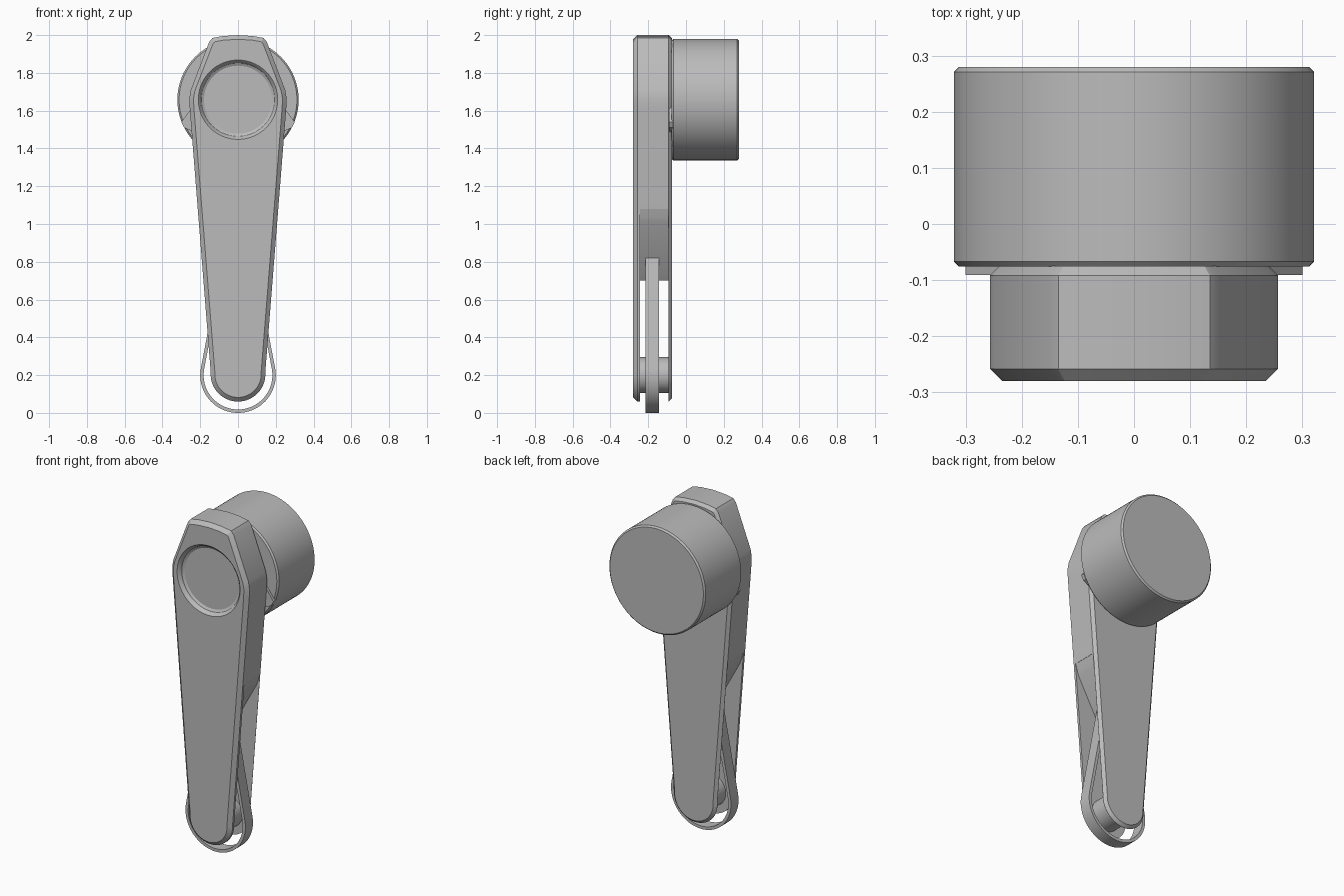
import bpy
import bmesh
from math import sin, cos, pi, radians

cube = bpy.data.objects.get("Cube")
if cube:
    bpy.data.objects.remove(cube, do_unlink=True)

grey = bpy.data.materials.new("grey_metal")
grey.use_nodes = True
colour = (0.5, 0.5, 0.5, 1)
grey.diffuse_color = colour
grey.node_tree.nodes["Principled BSDF"].inputs["Base Color"].default_value = colour

HEAD_Z = 1.658
PIN_Z = 0.2


def finish(name, bm):
    bmesh.ops.recalc_face_normals(bm, faces=bm.faces)
    mesh = bpy.data.meshes.new(name)
    bm.to_mesh(mesh)
    bm.free()
    mesh.materials.append(grey)
    obj = bpy.data.objects.new(name, mesh)
    bpy.context.collection.objects.link(obj)
    return obj


def smooth(obj):
    bpy.ops.object.select_all(action='DESELECT')
    obj.select_set(True)
    bpy.context.view_layer.objects.active = obj
    bpy.ops.object.shade_smooth_by_angle(angle=radians(25))


def prism(name, outline, y0, y1, front=0, back=0):
    """Extrude an x-z outline along y, with chamfered front and back rims."""
    bm = bmesh.new()
    face = bm.faces.new([bm.verts.new((x, y0, z)) for x, z in outline])
    moved = bmesh.ops.extrude_face_region(bm, geom=[face], use_keep_orig=True)
    for v in moved["geom"]:
        if isinstance(v, bmesh.types.BMVert):
            v.co.y = y1
    bmesh.ops.recalc_face_normals(bm, faces=bm.faces)
    for y, size in ((y0, front), (y1, back)):
        if size:
            rim = [e for e in bm.edges if all(abs(v.co.y - y) < 1e-5 for v in e.verts)]
            bmesh.ops.bevel(bm, geom=rim, offset=size, segments=1, affect='EDGES')
    return finish(name, bm)


def lathe(name, profile, z, steps=96):
    """Turn a closed (radius, y) profile around an axis along y."""
    bm = bmesh.new()
    rings = [[bm.verts.new((r * cos(2 * pi * i / steps), y, z + r * sin(2 * pi * i / steps)))
              for i in range(steps)] for r, y in profile]
    for a, b in zip(rings, rings[1:]):
        for i in range(steps):
            j = (i + 1) % steps
            bm.faces.new((a[i], a[j], b[j], b[i]))
    bm.faces.new(rings[0])
    bm.faces.new(rings[-1])
    return finish(name, bm)


def arc(radius, z, start, end, steps):
    angles = [radians(start + (end - start) * i / steps) for i in range(steps + 1)]
    return [(radius * cos(a), z + radius * sin(a)) for a in angles]


def mirrored(points):
    return [(-x, z) for x, z in reversed(points)]


def cut(obj, cutter):
    mod = obj.modifiers.new("cut", 'BOOLEAN')
    mod.operation = 'DIFFERENCE'
    mod.solver = 'EXACT'
    mod.object = cutter
    bpy.context.view_layer.objects.active = obj
    bpy.ops.object.modifier_apply(modifier=mod.name)
    bpy.data.objects.remove(cutter, do_unlink=True)


# Tapered handle body with a rounded foot and a narrowed head
side = [(0.08, 1.995), (0.135, 1.985), (0.152, 1.965), (0.25, 1.71),
        (0.257, 1.67), (0.256, 1.62)]
foot = arc(0.145, 0.205, 4.4, -184.4, 32)
body = prism("handle_body", [(0, 2.0)] + side + foot + mirrored(side),
             -0.28, -0.075, front=0.022, back=0.017)

# Slot between the two lower cheeks, leaving a wedge at its top
wedge = [(0.4, 1.08), (0.212, 1.08), (0.2, 1.04), (0.19, 1.01), (0.035, 0.73), (0.015, 0.7)]
slot = prism("slot_cutter", [(0.4, -0.1)] + wedge + mirrored(wedge) + [(-0.4, -0.1)],
             -0.243, -0.093)
cut(body, slot)

# Round stepped recess in the head
recess = lathe("recess_cutter", [(0.21, -0.3), (0.21, -0.28), (0.198, -0.268),
                                 (0.194, -0.258), (0.18, -0.25)], HEAD_Z)
cut(body, recess)
smooth(body)

# Large drum behind the head
smooth(lathe("drum", [(0.312, -0.076), (0.321, -0.067), (0.321, 0.271), (0.312, 0.28)], HEAD_Z))

# Pin joining the cheeks at the foot
smooth(lathe("foot_pin", [(0.095, -0.25), (0.095, -0.085)], PIN_Z, 48))

# Thin spring loop around the pin, its arms running up into the wedge
TILT = 10.8


def loop_side(radius):
    a = radians(TILT)
    curve = arc(radius, PIN_Z, TILT, -180 - TILT, 48)
    x, z = curve[0]
    tip = (x - 0.74 * sin(a), z + 0.74 * cos(a))
    return [tip] + curve + [(-tip[0], tip[1])]


smooth(prism("spring_loop", loop_side(0.2) + loop_side(0.182)[::-1], -0.215, -0.143))

# Small lugs either side, between the head and the drum
for label, s in (("left", 1), ("right", -1)):
    prism(label + "_lug", [(s * 0.22, 1.65), (s * 0.3, 1.54), (s * 0.285, 1.51),
                           (s * 0.22, 1.48)], -0.091, -0.07)
